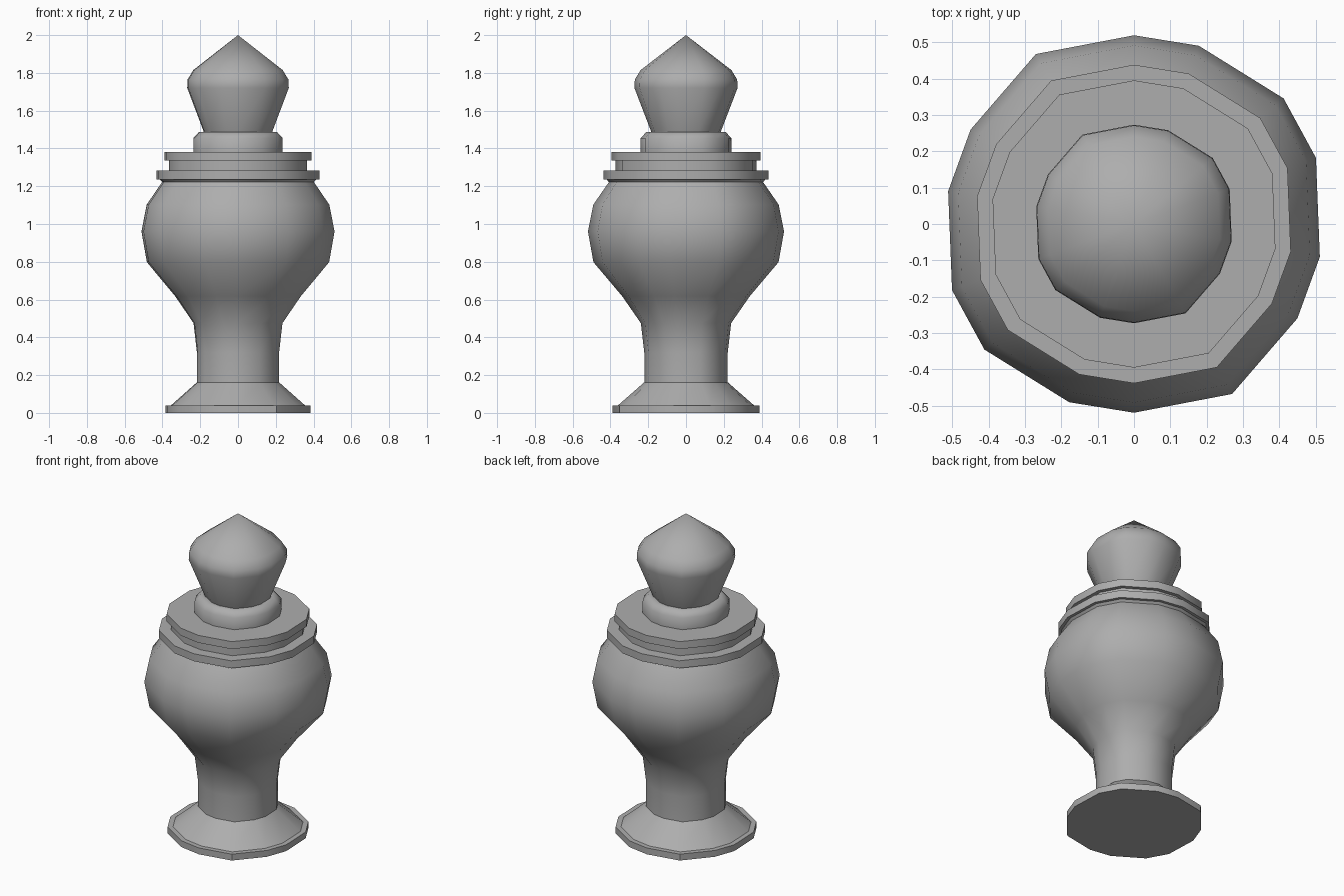
import bpy, bmesh, math

if "Cube" in bpy.data.objects:
    bpy.data.objects.remove(bpy.data.objects["Cube"])

# Uneven 14-sided cross-section: half turn of (angle, radius factor), repeated point-symmetrically
HALF = [(-90, 1.0), (-60, 1.04), (-30, 1.0), (-10, 1.0), (20, 1.026), (40, 1.035), (70, 1.005)]
SECTION = HALF + [(a + 180, f) for a, f in HALF]
UNIT = [(f * math.cos(math.radians(a)), f * math.sin(math.radians(a))) for a, f in SECTION]

# Dark grey stone
STONE = bpy.data.materials.new("dark_grey_stone")
STONE.diffuse_color = (0.42, 0.42, 0.42, 1)
STONE.use_nodes = True
STONE.node_tree.nodes["Principled BSDF"].inputs["Base Color"].default_value = STONE.diffuse_color


def lathe(name, profile, angle=45):
    """Sweep (radius, z) points around the section; radius 0 closes to a point."""
    bm = bmesh.new()
    rings = []
    n = len(UNIT)
    for r, z in profile:
        if r == 0:
            rings.append([bm.verts.new((0, 0, z))] * n)
        else:
            rings.append([bm.verts.new((r * x, r * y, z)) for x, y in UNIT])
    for lo, hi in zip(rings, rings[1:]):
        for i in range(n):
            j = (i + 1) % n
            # profiles run bottom to top, so this order faces outwards
            bm.faces.new(list(dict.fromkeys((lo[i], lo[j], hi[j], hi[i]))))
    mesh = bpy.data.meshes.new(name)
    bm.to_mesh(mesh)
    bm.free()
    mesh.materials.append(STONE)
    obj = bpy.data.objects.new(name, mesh)
    bpy.context.collection.objects.link(obj)
    bpy.ops.object.select_all(action='DESELECT')
    obj.select_set(True)
    bpy.context.view_layer.objects.active = obj
    bpy.ops.object.shade_smooth_by_angle(angle=math.radians(angle))
    return obj


# Flared foot with a thin rim
lathe("foot", [(0, 0), (0.39, 0), (0.39, 0.04), (0.36, 0.04), (0.221, 0.162)], 35)

# Neck swelling into the rounded belly
lathe("urn_body", [(0.221, 0.162), (0.221, 0.32), (0.239, 0.475), (0.338, 0.618),
                   (0.49, 0.798), (0.519, 0.96), (0.491, 1.102), (0.408, 1.222)])

# Stepped collar plates
lathe("collar", [(0.408, 1.222), (0.42, 1.235), (0.438, 1.235), (0.438, 1.282),
                 (0.372, 1.282), (0.372, 1.335), (0.395, 1.335), (0.395, 1.382),
                 (0.24, 1.382)], 40)

# Small rounded disc under the knob
lathe("knob_seat", [(0.24, 1.382), (0.24, 1.455), (0.209, 1.488), (0.184, 1.488)], 50)

# Pointed knob
lathe("knob", [(0.184, 1.488), (0.273, 1.72), (0.271, 1.765), (0.24, 1.815), (0, 2.0)])
